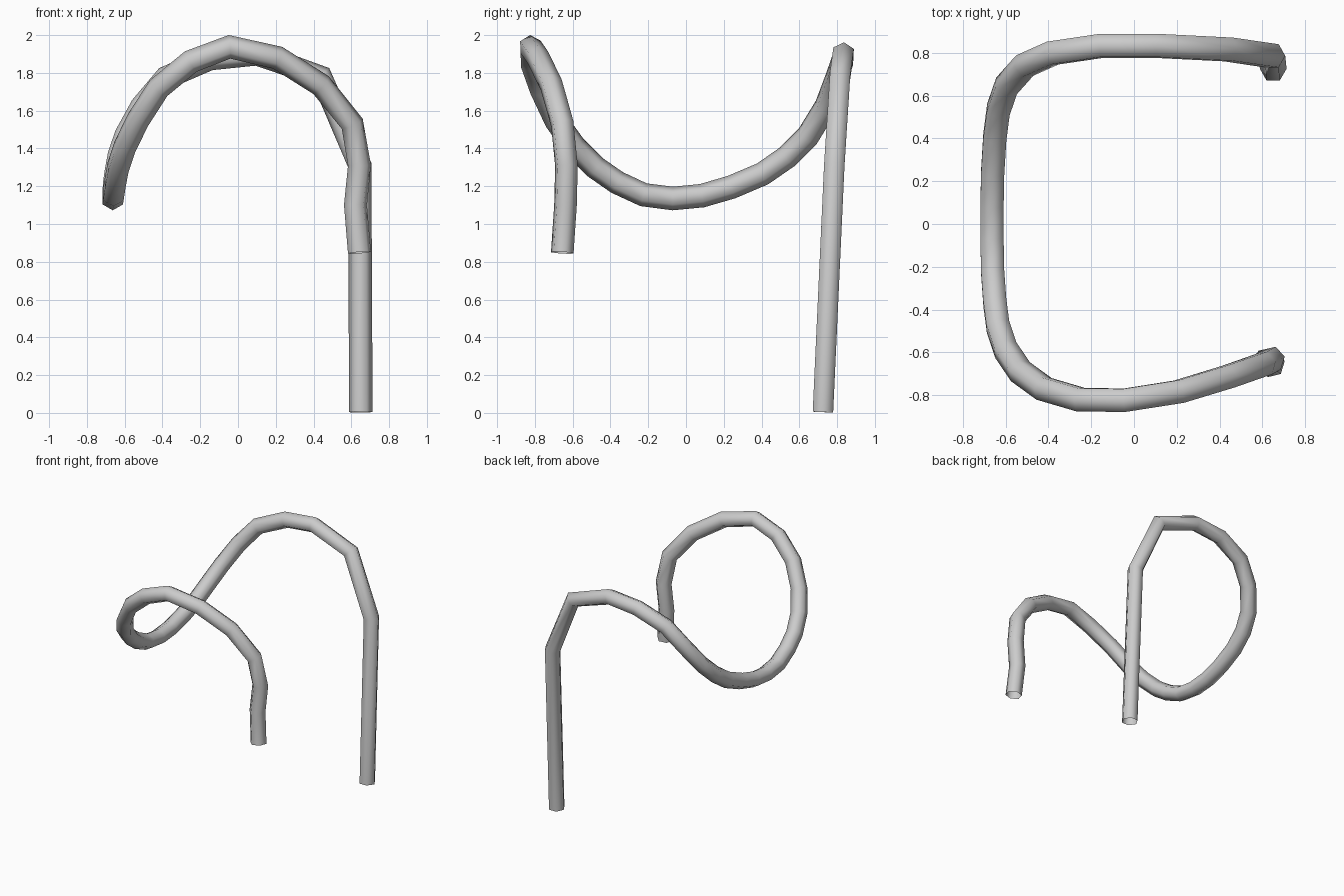
import bpy, bmesh, math
from mathutils import Vector

if "Cube" in bpy.data.objects:
    bpy.data.objects.remove(bpy.data.objects["Cube"])

RADIUS, SIDES = 0.0625, 6

# Centreline of the bent tube, from the long rear leg to the short front leg
PATH = [Vector(p) for p in [
    (0.65, 0.725, 0.004), (0.645, 0.785, 1.31), (0.44, 0.815, 1.78),
    (0.10, 0.832, 1.90), (-0.15, 0.832, 1.875), (-0.38, 0.798, 1.775),
    (-0.51, 0.74, 1.62), (-0.595, 0.645, 1.465), (-0.633, 0.535, 1.355),
    (-0.65, 0.405, 1.265), (-0.66, 0.24, 1.195), (-0.663, 0.085, 1.15),
    (-0.663, -0.07, 1.135), (-0.66, -0.225, 1.155), (-0.65, -0.365, 1.22),
    (-0.635, -0.48, 1.30), (-0.598, -0.59, 1.41), (-0.53, -0.69, 1.55),
    (-0.42, -0.77, 1.72), (-0.25, -0.82, 1.86), (-0.045, -0.823, 1.938),
    (0.21, -0.783, 1.88), (0.44, -0.713, 1.735), (0.605, -0.655, 1.53),
    (0.643, -0.633, 1.31), (0.622, -0.638, 1.10), (0.643, -0.655, 0.848)]]


def sweep_tube(name, path, radius, sides):
    bm = bmesh.new()
    rings = []
    side = Vector((1, 0, 0))
    last = len(path) - 1
    prev = None
    for i, p in enumerate(path):
        a = (p - path[i - 1]).normalized() if i > 0 else Vector()
        b = (path[i + 1] - p).normalized() if i < last else Vector()
        t = (a + b).normalized()
        # carry the section along the path without twisting
        if prev is not None:
            side = prev.rotation_difference(t) @ side
        side = (side - t * side.dot(t)).normalized()
        other = t.cross(side)
        rings.append([bm.verts.new(p + radius * (
            side * math.cos(k * math.tau / sides) +
            other * math.sin(k * math.tau / sides))) for k in range(sides)])
        prev = t
    for r, s in zip(rings, rings[1:]):
        for k in range(sides):
            n = (k + 1) % sides
            bm.faces.new((r[k], r[n], s[n], s[k])).smooth = True
    mesh = bpy.data.meshes.new(name)
    bm.to_mesh(mesh)
    bm.free()
    obj = bpy.data.objects.new(name, mesh)
    bpy.context.collection.objects.link(obj)
    return obj


# Open-ended six-sided tube
sweep_tube("bent_tube", PATH, RADIUS, SIDES)
